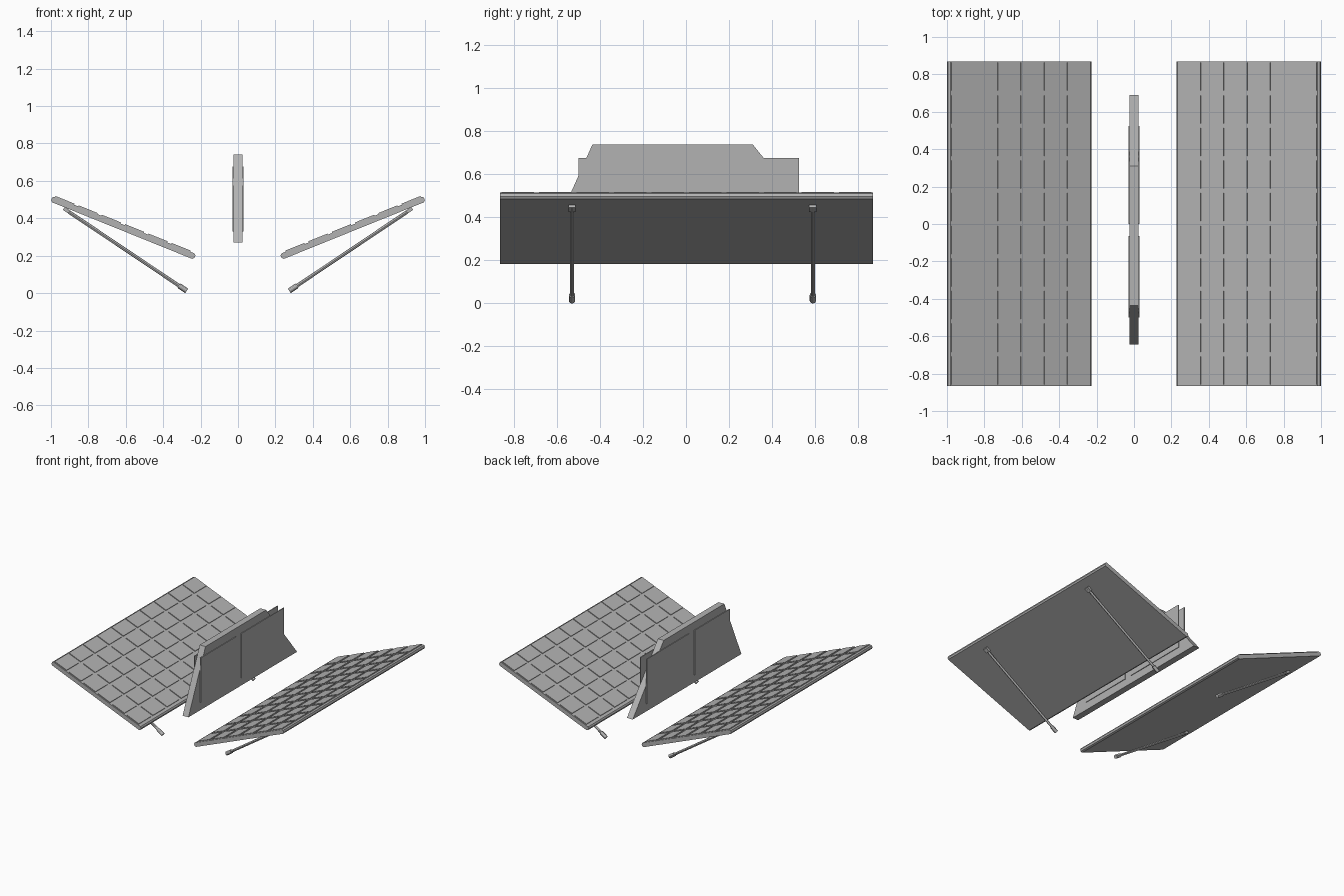
import bpy, bmesh, math
from mathutils import Vector, Matrix

if "Cube" in bpy.data.objects:
    bpy.data.objects.remove(bpy.data.objects["Cube"])

grey = bpy.data.materials.new("light_grey")
grey.diffuse_color = (0.45, 0.45, 0.45, 1)
grey.use_nodes = True
grey.node_tree.nodes["Principled BSDF"].inputs["Base Color"].default_value = grey.diffuse_color


def finish(bm, name):
    bmesh.ops.recalc_face_normals(bm, faces=bm.faces)
    me = bpy.data.meshes.new(name)
    bm.to_mesh(me)
    bm.free()
    me.materials.append(grey)
    ob = bpy.data.objects.new(name, me)
    bpy.context.collection.objects.link(ob)
    return ob


def add_box(bm, lo, hi, mat=Matrix()):
    c = [(a + b) / 2 for a, b in zip(lo, hi)]
    s = [b - a for a, b in zip(lo, hi)]
    m = mat @ Matrix.Translation(c) @ Matrix.Diagonal((*s, 1))
    bmesh.ops.create_cube(bm, size=1, matrix=m)


def add_prism(bm, points, depth):
    """Extrude a closed outline by a vector."""
    f = bm.faces.new([bm.verts.new(p) for p in points])
    r = bmesh.ops.extrude_face_region(bm, geom=[f])
    bmesh.ops.translate(bm, vec=depth,
                        verts=[v for v in r["geom"] if isinstance(v, bmesh.types.BMVert)])


def add_rod(bm, a, b, radius):
    d = b - a
    m = Matrix.Translation((a + b) / 2) @ d.to_track_quat('Z', 'Y').to_matrix().to_4x4()
    bmesh.ops.create_cone(bm, cap_ends=True, segments=12, radius1=radius,
                          radius2=radius, depth=d.length, matrix=m)


def mirrored(ob):
    """Mirror a right-hand part across the centre plane."""
    m = ob.modifiers.new("mirror", 'MIRROR')
    m.use_axis = (True, False, False)
    m.use_mirror_merge = False


# Tilted panels: slab with chamfered long edges
tilt = Matrix.Translation((0.613, 0.0025, 0.35)) @ Matrix.Rotation(-math.radians(22), 4, 'Y')
bm = bmesh.new()
outline = [(-.413, -.008), (-.403, -.017), (.403, -.017), (.413, -.008),
           (.413, .007), (.403, .015), (-.403, .015), (-.413, .007)]
add_prism(bm, [(u, -.8675, v) for u, v in outline], (0, 1.735, 0))
bm.transform(tilt)
mirrored(finish(bm, "panel_slab"))

# Raised cells, six across and ten along
bm = bmesh.new()
for i in range(6):
    for j in range(10):
        u, y = 0.01 + (i - 2.5) * 0.134, (j - 4.5) * 0.1745
        add_box(bm, (u - .055, y - .075, .012), (u + .055, y + .075, .021), tilt)
mirrored(finish(bm, "panel_cells"))

# Support struts with foot sleeve and top clamp
low, high = Vector((.274, 0, .012)), Vector((.932, 0, .453))
axis = (high - low).normalized()
bm = bmesh.new()
for y in (-.53, .59):
    o = Vector((0, y, 0))
    add_rod(bm, low + o, high + o, .0095)
    add_rod(bm, low + o, low + o + axis * .05, .0145)
    m = Matrix.Translation(high + o) @ Matrix.Rotation(-math.atan2(axis.z, axis.x), 4, 'Y')
    add_box(bm, (-.035, -.017, -.009), (0, .017, .009), m)
strut = finish(bm, "support_struts")
mirrored(strut)
bpy.context.view_layer.objects.active = strut
strut.select_set(True)
bpy.ops.object.shade_smooth_by_angle()

# Central upright fin
bm = bmesh.new()
add_prism(bm, [(-.025, y, z) for y, z in
               [(-.645, .27), (.69, .27), (.31, .74), (-.435, .74)]], (.05, 0, 0))
finish(bm, "centre_fin")

# Thin rectangular plates on both sides of the fin
bm = bmesh.new()
for y0, y1 in ((-.5, -.065), (0, .525)):
    add_box(bm, (.023, y0, .33), (.03, y1, .677))
mirrored(finish(bm, "side_plates"))
